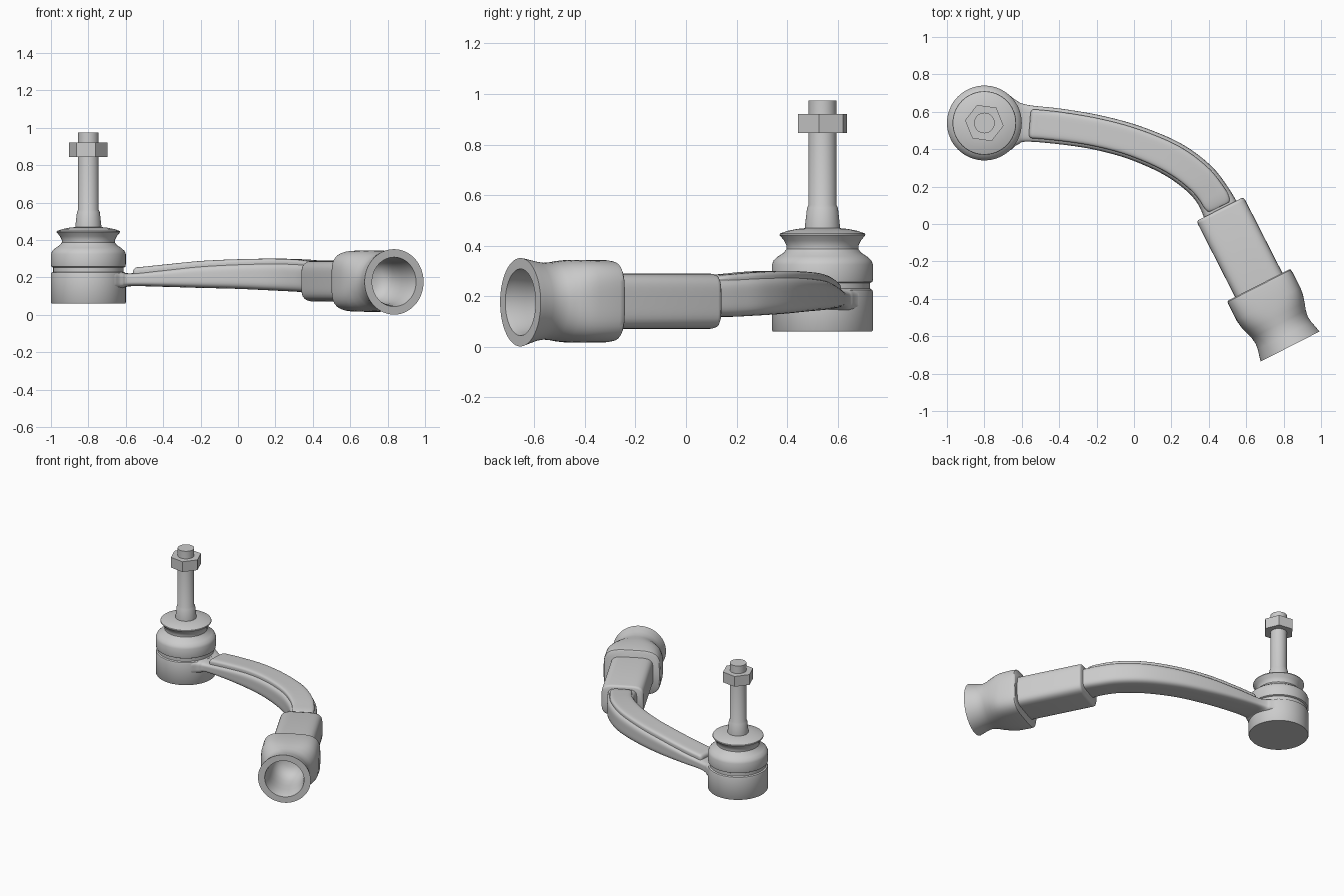
import bpy, math
from mathutils import Vector

if "Cube" in bpy.data.objects:
    bpy.data.objects.remove(bpy.data.objects["Cube"])

UP = Vector((0, 0, 1))
JOINT = (-0.8, 0.54)


def make(name, verts, faces, angle=35):
    me = bpy.data.meshes.new(name)
    me.from_pydata([tuple(v) for v in verts], [], faces)
    ob = bpy.data.objects.new(name, me)
    bpy.context.collection.objects.link(ob)
    bpy.ops.object.select_all(action='DESELECT')
    ob.select_set(True)
    bpy.context.view_layer.objects.active = ob
    bpy.ops.object.mode_set(mode='EDIT')
    bpy.ops.mesh.select_all(action='SELECT')
    bpy.ops.mesh.normals_make_consistent(inside=False)
    bpy.ops.object.mode_set(mode='OBJECT')
    bpy.ops.object.shade_smooth_by_angle(angle=math.radians(angle))
    return ob


def skin(name, rings, angle=35):
    """Join equal rings of points and cap both ends."""
    n = len(rings[0])
    faces = [(r * n + i, r * n + (i + 1) % n, (r + 1) * n + (i + 1) % n, (r + 1) * n + i)
             for r in range(len(rings) - 1) for i in range(n)]
    faces.append(tuple(range(n)))
    faces.append(tuple((len(rings) - 1) * n + i for i in range(n)))
    return make(name, [p for r in rings for p in r], faces, angle)


def section(c, side, w, h, e, n=56):
    """Rounded-box ring (superellipse); e = 2 is an ellipse."""
    ring = []
    for i in range(n):
        a = 2 * math.pi * i / n
        ca, sa = math.cos(a), math.sin(a)
        k = (abs(ca) ** e + abs(sa) ** e) ** (-1 / e)
        ring.append(c + side * (w * k * ca) + UP * (h * k * sa))
    return ring


def catmull(rows, t):
    t = min(max(t, 0), len(rows) - 1)
    i = min(int(t), len(rows) - 2)
    f = t - i
    a, b, c, d = (rows[min(max(j, 0), len(rows) - 1)] for j in range(i - 1, i + 3))
    return [q + 0.5 * f * (r - p + f * (2 * p - 5 * q + 4 * r - s + f * (3 * (q - r) + s - p)))
            for p, q, r, s in zip(a, b, c, d)]


def revolve(name, profile, n=64, turn=0.0, angle=35):
    rings = [[(JOINT[0] + r * math.cos(turn + 2 * math.pi * i / n),
               JOINT[1] + r * math.sin(turn + 2 * math.pi * i / n), z) for i in range(n)]
             for r, z in profile]
    return skin(name, rings, angle)


# ball joint housing, rubber boot, stud and nut
revolve("joint_housing", [(0.196, 0.06), (0.2, 0.066), (0.2, 0.215), (0.197, 0.225),
                          (0.188, 0.23), (0.188, 0.26)])
boot = [(0.185, 0.25), (0.198, 0.257), (0.2, 0.27), (0.2, 0.325), (0.193, 0.342), (0.175, 0.358),
        (0.153, 0.372), (0.142, 0.387), (0.142, 0.4), (0.152, 0.42), (0.17, 0.442),
        (0.168, 0.448), (0.14, 0.458), (0.1, 0.466), (0.06, 0.47)]
revolve("rubber_boot", boot)
revolve("stud", [(0.07, 0.45), (0.069, 0.48), (0.061, 0.55), (0.055, 0.562), (0.055, 0.975)], 40)
revolve("hex_nut", [(0.104, 0.845), (0.104, 0.92)], 6, math.radians(-8), 20)

# curved arm: x, y, half width, bottom z, top z
ARM = [(-0.66, 0.54, 0.145, 0.135, 0.235), (-0.625, 0.54, 0.118, 0.14, 0.23),
       (-0.57, 0.538, 0.098, 0.153, 0.222), (-0.4, 0.522, 0.095, 0.15, 0.24),
       (-0.2, 0.49, 0.093, 0.144, 0.262), (0.0, 0.436, 0.093, 0.139, 0.274),
       (0.2, 0.35, 0.095, 0.13, 0.28), (0.34, 0.25, 0.094, 0.123, 0.278),
       (0.42, 0.155, 0.092, 0.118, 0.272), (0.475, 0.05, 0.1, 0.118, 0.266)]


def arm_frame(t):
    x, y, w, lo, hi = catmull(ARM, t)
    p, q = catmull(ARM, t - 0.05), catmull(ARM, t + 0.05)
    d = Vector((q[0] - p[0], q[1] - p[1], 0)).normalized()
    return Vector((x, y, 0)), d.cross(UP), w, lo, hi


rings = []
for k in range(55):
    c, side, w, lo, hi = arm_frame(k * 9 / 54)
    rings.append(section(c + UP * (lo + hi) / 2, side, w, (hi - lo) / 2, 4.5))
skin("curved_arm", rings, 50)

# raised pad along the top of the arm, rounded at its ends
rings = []
T0, T1 = 2.1, 8.55
for k in range(61):
    u = (1 - math.cos(math.pi * k / 60)) / 2
    t = T0 + (T1 - T0) * u
    c, side, w, lo, hi = arm_frame(t)
    edge = min(1, (t - T0) / 0.16, (T1 - t) / 0.5)
    f = math.sqrt(max(0, 1 - (1 - edge) ** 2))
    rise = 0.03 - 0.016 * u
    half = (w - 0.018) * (0.72 + 0.28 * f)
    top = hi + rise * (0.25 + 0.75 * f)
    rings.append(section(c + UP * (top + hi - 0.05) / 2, side, half, (top - hi + 0.05) / 2, 6))
skin("arm_top_pad", rings, 50)

# straight sleeve and socket share one axis
START = Vector((0.46, 0.08, 0.18))
AXIS = Vector((0.454, -0.891, 0)).normalized()
SIDE = AXIS.cross(UP)


def along(name, rows, angle=35):
    """rows: distance, half width, half height, squareness, z shift"""
    return skin(name, [section(START + AXIS * s + UP * dz, SIDE, w, h, e)
                       for s, w, h, e, dz in rows], angle)


along("straight_sleeve", [(0, 0.132, 0.098, 5, 0), (0.006, 0.139, 0.107, 5, 0),
                          (0.018, 0.142, 0.11, 5, 0), (0.5, 0.142, 0.11, 5, 0)], 50)

# outer skin runs to the mouth, then back inside as a bowl
collar = [(0.455, 0.184, 0.152, 4, 0), (0.461, 0.19, 0.16, 4, 0), (0.48, 0.192, 0.163, 4, 0),
          (0.57, 0.192, 0.164, 3.6, 0), (0.61, 0.187, 0.163, 3.1, 0),
          (0.65, 0.176, 0.16, 2.6, 0), (0.69, 0.163, 0.154, 2.2, 0),
          (0.725, 0.157, 0.152, 2, 0), (0.76, 0.161, 0.157, 2, 0),
          (0.8, 0.171, 0.168, 2, -0.002), (0.825, 0.177, 0.175, 2, -0.004),
          (0.825, 0.132, 0.132, 2, -0.004)]
bowl = [(0.8, 0.128), (0.74, 0.122), (0.68, 0.121), (0.62, 0.116), (0.58, 0.104),
        (0.55, 0.082), (0.535, 0.05), (0.53, 0.012)]
along("end_socket", collar + [(s, r, r, 2, 0) for s, r in bowl], 40)
